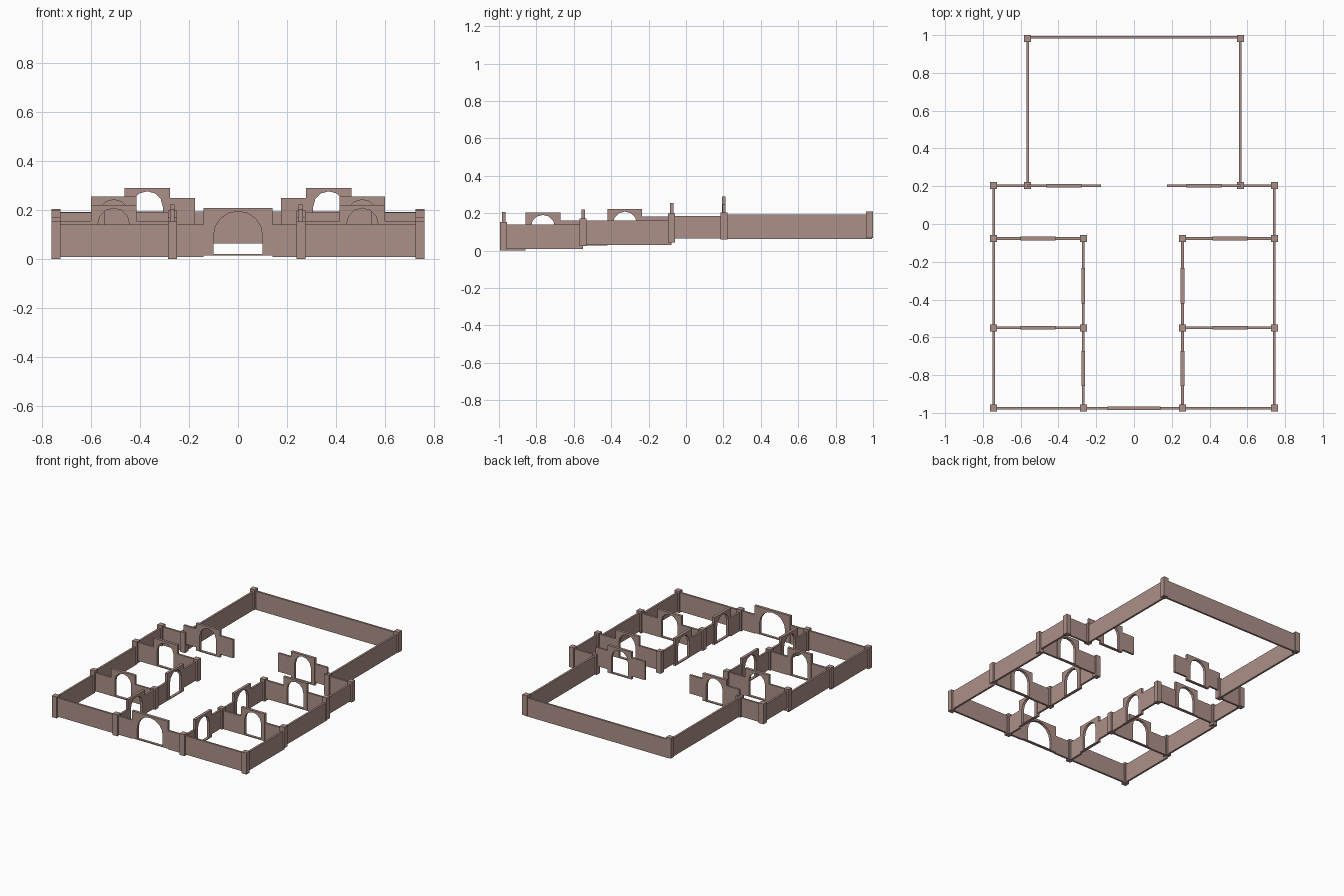
import bpy, bmesh, math

if "Cube" in bpy.data.objects:
    bpy.data.objects.remove(bpy.data.objects["Cube"])

stone = bpy.data.materials.new("reddish_stone")
stone.diffuse_color = (0.42, 0.28, 0.25, 1)
stone.use_nodes = True
stone.node_tree.nodes["Principled BSDF"].inputs["Base Color"].default_value = stone.diffuse_color

WALL = 0.014    # wall thickness
PANEL = 0.019   # archway thickness
POST = 0.037    # pillar width


def finish(bm, name):
    bmesh.ops.recalc_face_normals(bm, faces=bm.faces)
    mesh = bpy.data.meshes.new(name)
    bm.to_mesh(mesh)
    bm.free()
    mesh.materials.append(stone)
    obj = bpy.data.objects.new(name, mesh)
    bpy.context.collection.objects.link(obj)
    return obj


def add_box(bm, x0, x1, y0, y1, z0, z1):
    verts = bmesh.ops.create_cube(bm, size=1)["verts"]
    for v in verts:
        v.co.x = (x0 + x1) / 2 + v.co.x * (x1 - x0)
        v.co.y = (y0 + y1) / 2 + v.co.y * (y1 - y0)
        v.co.z = (z0 + z1) / 2 + v.co.z * (z1 - z0)


def post(name, x, y, z0, z1):
    h = POST / 2
    bm = bmesh.new()
    add_box(bm, x - h, x + h, y - h, y + h, z0, z1)
    finish(bm, name)


def wall_x(name, x0, x1, y, z0, z1):
    bm = bmesh.new()
    add_box(bm, min(x0, x1), max(x0, x1), y - WALL / 2, y + WALL / 2, z0, z1)
    finish(bm, name)


def wall_y(name, x, y0, y1, z0, z1):
    bm = bmesh.new()
    add_box(bm, x - WALL / 2, x + WALL / 2, y0, y1, z0, z1)
    finish(bm, name)


def archway(name, x, y, z0, z1, half, opening, segs, turned=False):
    """Panel with a round-headed opening and a thin sill."""
    spring = z1 - 0.013 - opening
    prof = [(-opening, z0), (-half, z0), (-half, z1), (half, z1), (half, z0), (opening, z0)]
    for i in range(segs + 1):
        a = math.pi * i / segs
        prof.append((opening * math.cos(a), spring + opening * math.sin(a)))
    bm = bmesh.new()
    face = bm.faces.new([bm.verts.new((u, -PANEL / 2, z)) for u, z in prof])
    ext = bmesh.ops.extrude_face_region(bm, geom=[face])
    for v in ext["geom"]:
        if isinstance(v, bmesh.types.BMVert):
            v.co.y += PANEL
    add_box(bm, -opening, opening, -PANEL / 2, PANEL / 2, z0, z0 + 0.006)
    obj = finish(bm, name)
    obj.location = (x, y, 0)
    if turned:
        obj.rotation_euler.z = math.pi / 2


# Rows of the plan: y, pillar bottom/top, cross wall bottom/top
FRONT, MID, REAR, COURT, BACK = -0.975, -0.55, -0.077, 0.203, 0.985
OUT, YARD = 0.743, 0.563
posts_z = {FRONT: (0.0, 0.152), MID: (0.025, 0.172), REAR: (0.043, 0.198), COURT: (0.06, 0.204)}

# Main gate in the front wall
archway("main_gate", 0, FRONT, 0.013, 0.207, 0.14, 0.1, 8)

for side, s, inner in (("left", -1, -0.268), ("right", 1, 0.257)):
    # Pillars
    for i, (y, (z0, z1)) in enumerate(posts_z.items()):
        post(f"{side}_outer_pillar_{i}", s * OUT, y, z0, z1)
        post(f"{side}_inner_pillar_{i}", s * YARD if y == COURT else inner, y, z0, z1)
    post(f"{side}_back_pillar", s * YARD, BACK - 0.003, 0.067, 0.21)

    # Outer side walls stepping up the slope
    wall_y(f"{side}_side_wall_front", s * OUT, FRONT, MID, 0.008, 0.14)
    wall_y(f"{side}_side_wall_mid", s * OUT, MID, REAR, 0.03, 0.16)
    wall_y(f"{side}_side_wall_rear", s * OUT, REAR, COURT, 0.066, 0.184)
    wall_y(f"{side}_yard_wall", s * YARD, COURT, BACK, 0.062, 0.192)

    # Front wall
    wall_x(f"{side}_front_wall", s * OUT, s * 0.14, FRONT, 0.008, 0.14)

    # Cross walls with archways
    for label, y, z0, z1, top in (("mid", MID, 0.025, 0.155, 0.22), ("rear", REAR, 0.06, 0.19, 0.255)):
        wall_x(f"{side}_{label}_wall_outer", s * OUT, s * 0.6, y, z0, z1)
        wall_x(f"{side}_{label}_wall_inner", s * 0.416, inner, y, z0, z1)
        archway(f"{side}_{label}_archway", s * 0.508, y, top - 0.193, top, 0.093, 0.064, 6)

    # Inner lengthwise walls with archways
    for label, y0, c, y1, za, zb, top in (("front", FRONT, -0.765, MID, 0.0, 0.03, 0.204),
                                          ("rear", MID, -0.327, REAR, 0.028, 0.05, 0.222)):
        wall_y(f"{side}_inner_{label}_wall_a", inner, y0, c - 0.093, za, za + 0.132)
        wall_y(f"{side}_inner_{label}_wall_b", inner, c + 0.093, y1, zb, zb + 0.132)
        archway(f"{side}_inner_{label}_archway", inner, c, top - 0.193, top, 0.093, 0.064, 6, True)

    # Courtyard entry: stub wall, raised wings and archway
    wall_x(f"{side}_court_stub_wall", s * OUT, s * YARD, COURT, 0.062, 0.192)
    wall_x(f"{side}_court_wing_outer", s * YARD, s * 0.464, COURT, 0.118, 0.249)
    wall_x(f"{side}_court_wing_inner", s * 0.278, s * 0.175, COURT, 0.118, 0.249)
    archway(f"{side}_court_archway", s * 0.371, COURT, 0.096, 0.289, 0.093, 0.064, 6)

# Back wall of the yard
wall_x("back_wall", -YARD, YARD, BACK + 0.003, 0.062, 0.193)
